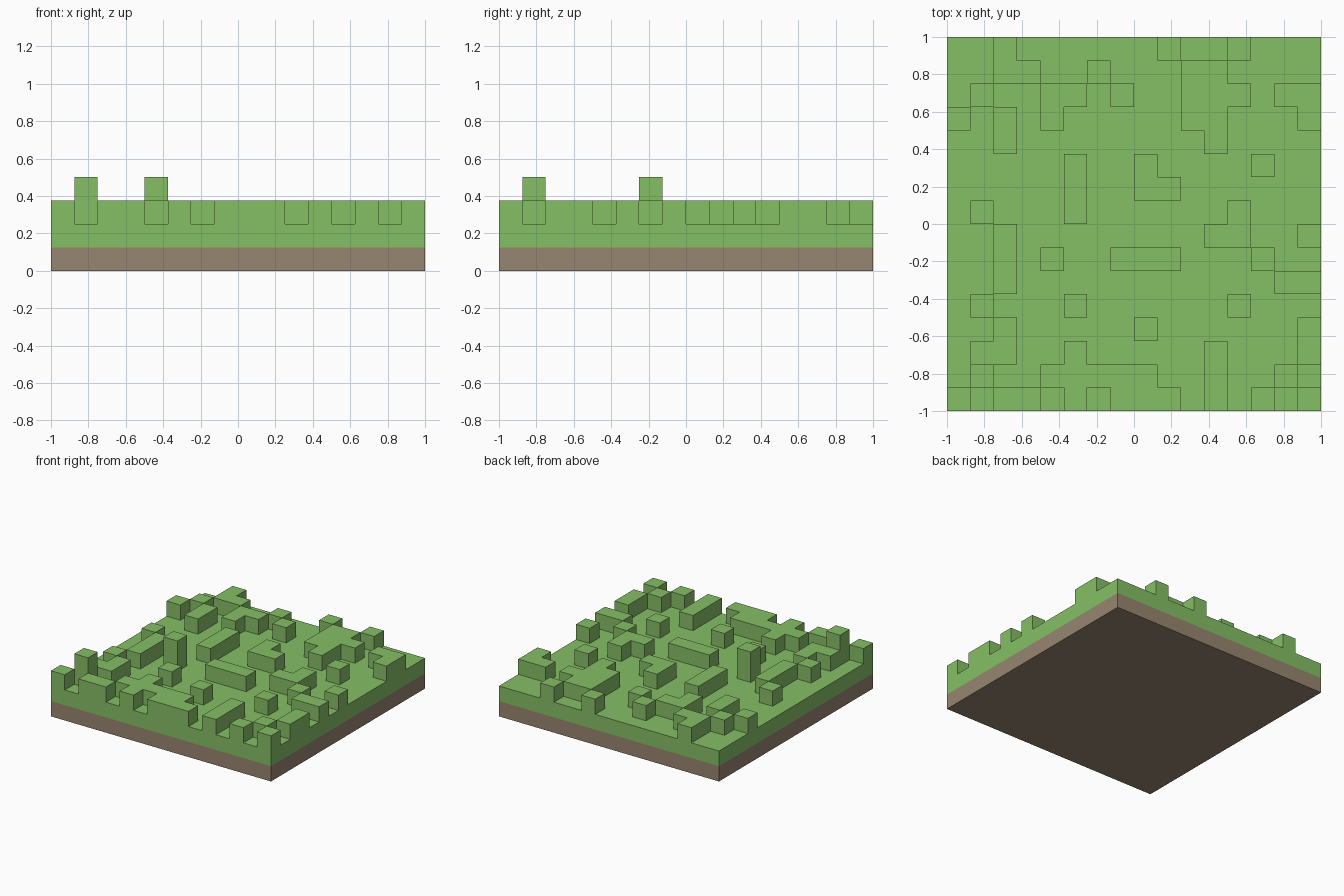
import bpy
import bmesh
from mathutils import Vector

old = bpy.data.objects.get("Cube")
if old:
    bpy.data.objects.remove(old, do_unlink=True)

CELL = 0.125
N = 16
# Blocks on the grass, back row first: '#' is one block high, 'T' two blocks
BLOCK_MAP = [
    "..#......#..#...",
    "..##..#...##....",
    ".#..##.#..###.##",
    "#.#.#.....##...#",
    "..#........#....",
    ".....#..#....#..",
    ".....#..##......",
    ".#...#......#...",
    "..#........##..#",
    "..#.T..###...#..",
    "..#...........##",
    ".#...#......#...",
    "..#.....#......#",
    ".##..#.....#...#",
    ".T..#####..#..#.",
    "#.##.#.###.#.#.#",
]
LEVELS = {".": 1, "#": 2, "T": 3}


def material(name, rgb):
    mat = bpy.data.materials.new(name)
    mat.use_nodes = True
    mat.diffuse_color = (*rgb, 1)
    mat.node_tree.nodes["Principled BSDF"].inputs["Base Color"].default_value = (*rgb, 1)
    return mat


def add_object(name, bm, mat):
    bmesh.ops.remove_doubles(bm, verts=bm.verts, dist=1e-4)
    mesh = bpy.data.meshes.new(name)
    bm.to_mesh(mesh)
    bm.free()
    mesh.materials.append(mat)
    obj = bpy.data.objects.new(name, mesh)
    bpy.context.collection.objects.link(obj)
    return obj


def level(i, j):
    """Grass height in cells at column i, row j (row 0 at the front)."""
    if 0 <= i < N and 0 <= j < N:
        return LEVELS[BLOCK_MAP[N - 1 - j][i]]
    return 0


def quad(bm, centre, normal):
    """One cell face, turned towards normal."""
    n = Vector(normal)
    u = Vector((n.y, n.z, n.x))
    v = n.cross(u)
    h = CELL / 2
    c = Vector(centre) + n * h
    bm.faces.new([bm.verts.new(c + (u * a + v * b) * h)
                  for a, b in ((-1, -1), (1, -1), (1, 1), (-1, 1))])


# Soil slab
bm = bmesh.new()
bmesh.ops.create_cube(bm, size=1)
bmesh.ops.scale(bm, vec=(2, 2, CELL), verts=bm.verts)
bmesh.ops.translate(bm, vec=(0, 0, CELL / 2), verts=bm.verts)
add_object("soil_slab", bm, material("soil brown", (0.309, 0.238, 0.162)))

# Grass layer with its raised blocks, outer faces only
bm = bmesh.new()
for j in range(N):
    for i in range(N):
        top = level(i, j)
        for k in range(top):
            centre = (-1 + (i + 0.5) * CELL, -1 + (j + 0.5) * CELL, (k + 1.5) * CELL)
            for dx, dy in ((1, 0), (-1, 0), (0, 1), (0, -1)):
                if level(i + dx, j + dy) <= k:
                    quad(bm, centre, (dx, dy, 0))
            if k == top - 1:
                quad(bm, centre, (0, 0, 1))
add_object("grass_terrain", bm, material("grass green", (0.235, 0.521, 0.130)))
